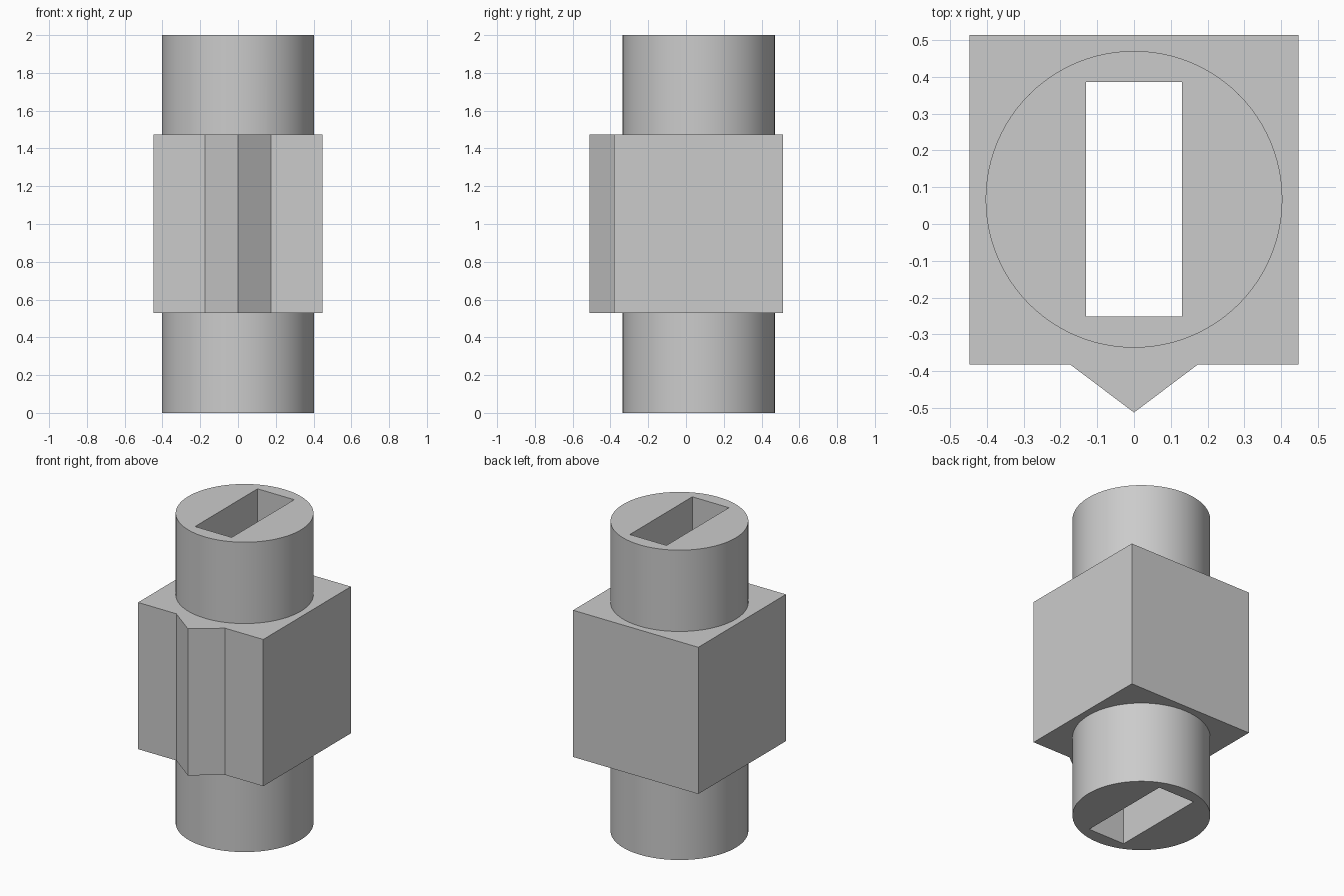
import bpy
import bmesh
import math

cube = bpy.data.objects.get("Cube")
if cube:
    bpy.data.objects.remove(cube, do_unlink=True)

AXIS_Y = 0.067
grey = bpy.data.materials.new("plain grey")
grey.use_nodes = True
grey.diffuse_color = (0.6, 0.6, 0.6, 1)
grey.node_tree.nodes["Principled BSDF"].inputs["Base Color"].default_value = (0.6, 0.6, 0.6, 1)


def prism(name, outline, bottom, top):
    """Extrude an outline in x, y from bottom to top."""
    bm = bmesh.new()
    face = bm.faces.new([bm.verts.new((x, y, bottom)) for x, y in outline])
    new = bmesh.ops.extrude_face_region(bm, geom=[face])["geom"]
    verts = [g for g in new if isinstance(g, bmesh.types.BMVert)]
    bmesh.ops.translate(bm, verts=verts, vec=(0, 0, top - bottom))
    bmesh.ops.recalc_face_normals(bm, faces=bm.faces)
    mesh = bpy.data.meshes.new(name)
    bm.to_mesh(mesh)
    bm.free()
    mesh.materials.append(grey)
    obj = bpy.data.objects.new(name, mesh)
    bpy.context.collection.objects.link(obj)
    return obj


def combine(target, tool, operation):
    """Apply a boolean and discard the tool."""
    mod = target.modifiers.new(operation, "BOOLEAN")
    mod.operation = operation
    mod.solver = "EXACT"
    mod.object = tool
    bpy.context.view_layer.objects.active = target
    bpy.ops.object.modifier_apply(modifier=mod.name)
    bpy.data.objects.remove(tool, do_unlink=True)


# Square block with a pointed ridge down the front
right_half = [(0, -0.512), (0.174, -0.381), (0.447, -0.381), (0.447, 0.513)]
outline = right_half + [(-x, y) for x, y in reversed(right_half[1:])]
body = prism("keyed_block_with_shaft", outline, 0.528, 1.475)

# Round shaft through the block
sides = 96
circle = [(0.403 * math.cos(2 * math.pi * i / sides),
           AXIS_Y + 0.403 * math.sin(2 * math.pi * i / sides)) for i in range(sides)]
combine(body, prism("shaft", circle, 0, 2), "UNION")

# Rectangular slot running the full height
slot = [(-0.131, -0.251), (0.131, -0.251), (0.131, 0.386), (-0.131, 0.386)]
combine(body, prism("slot_cutter", slot, -0.1, 2.1), "DIFFERENCE")

# Smooth shaft wall, sharp edges elsewhere
bpy.ops.object.select_all(action="DESELECT")
body.select_set(True)
bpy.context.view_layer.objects.active = body
bpy.ops.object.shade_smooth_by_angle(angle=math.radians(25))
